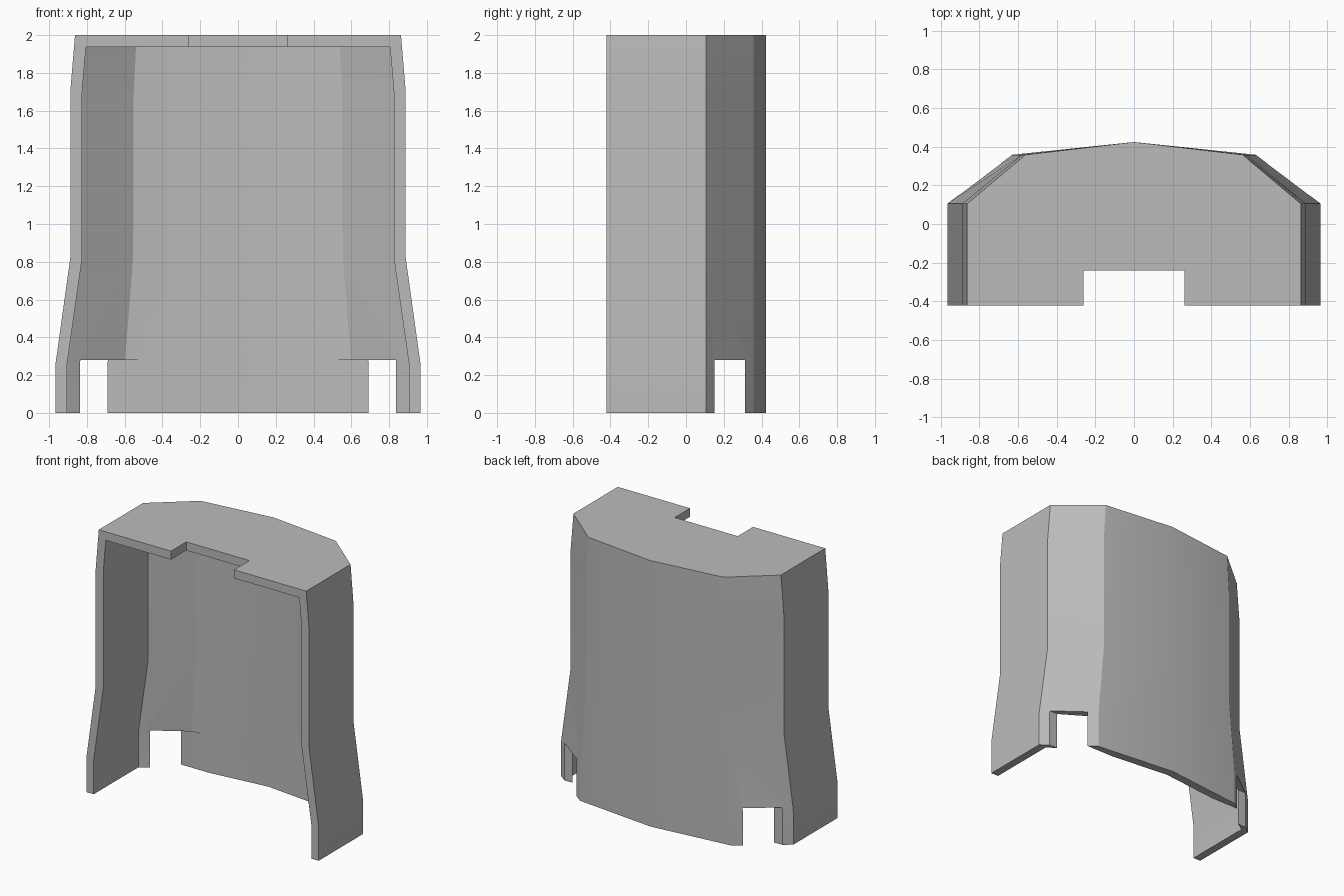
import bpy
import bmesh
import math

cube = bpy.data.objects.get("Cube")
if cube:
    bpy.data.objects.remove(cube)

grey = bpy.data.materials.new("plain grey")
grey.use_nodes = True
colour = (0.5, 0.5, 0.5, 1)
grey.diffuse_color = colour
grey.node_tree.nodes["Principled BSDF"].inputs["Base Color"].default_value = colour


def add_object(name, bm):
    bmesh.ops.recalc_face_normals(bm, faces=bm.faces)
    mesh = bpy.data.meshes.new(name)
    bm.to_mesh(mesh)
    bm.free()
    mesh.materials.append(grey)
    obj = bpy.data.objects.new(name, mesh)
    bpy.context.collection.objects.link(obj)
    return obj


def loft(name, levels, front, side_y, corner_y, spine_y):
    """Stack mirrored plan outlines; each level is (z, side x, corner x)."""
    bm = bmesh.new()
    rings = []
    for z, side, corner in levels:
        half = [(side, front), (side, side_y), (corner, corner_y)]
        plan = half + [(0, spine_y)] + [(-x, y) for x, y in reversed(half)]
        rings.append([bm.verts.new((x, y, z)) for x, y in plan])
    for low, high in zip(rings, rings[1:]):
        for i in range(len(low)):
            j = (i + 1) % len(low)
            bm.faces.new((low[i], low[j], high[j], high[i]))
    bm.faces.new(rings[0])
    bm.faces.new(rings[-1])
    return add_object(name, bm)


def box(name, low, high):
    bm = bmesh.new()
    bmesh.ops.create_cube(bm, size=1)
    for v in bm.verts:
        v.co = [(a + b) / 2 + c * (b - a) for a, b, c in zip(low, high, v.co)]
    return add_object(name, bm)


# Outer body, flared towards the foot
shell = loft("curved_shell",
             [(0, 0.966, 0.63), (0.26, 0.966, 0.63), (0.82, 0.888, 0.58),
              (1.7, 0.888, 0.58), (2, 0.863, 0.562)],
             -0.422, 0.105, 0.358, 0.424)

# Hollow inside, open at the front and foot
hollow = loft("hollow_cutter",
              [(-0.1, 0.905, 0.6), (0.26, 0.905, 0.6), (0.82, 0.825, 0.555),
               (1.7, 0.825, 0.552), (1.936, 0.805, 0.54)],
              -0.6, 0.108, 0.297, 0.361)

# Notches at the rear corners of the foot and in the roof's front edge
foot_notch = box("foot_notch_cutter", (-1.2, 0.15, -0.1), (1.2, 0.312, 0.28))
roof_notch = box("roof_notch_cutter", (-0.262, -0.6, 1.8), (0.262, -0.24, 2.2))

bpy.context.view_layer.objects.active = shell
shell.select_set(True)
for cutter in (hollow, foot_notch, roof_notch):
    cut = shell.modifiers.new(cutter.name, "BOOLEAN")
    cut.operation = "DIFFERENCE"
    cut.solver = "EXACT"
    cut.object = cutter
    bpy.ops.object.modifier_apply(modifier=cut.name)
    bpy.data.objects.remove(cutter)

# Soft bends with crisp corners
bpy.ops.object.shade_smooth_by_angle(angle=math.radians(20))
